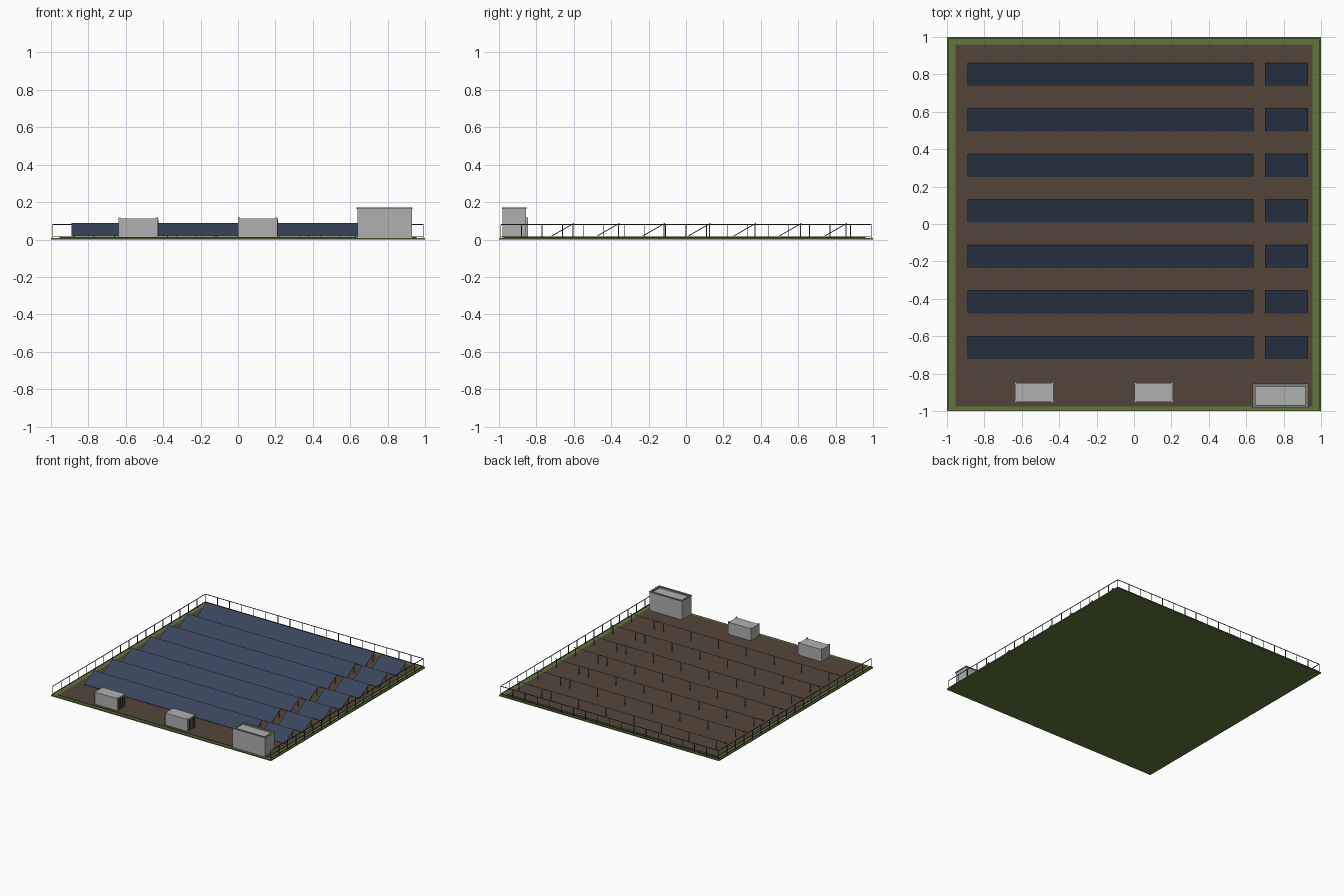
import bpy, bmesh, math
from mathutils import Matrix, Vector

cube = bpy.data.objects.get("Cube")
if cube:
    bpy.data.objects.remove(cube, do_unlink=True)


def material(name, *rgb):
    """Flat material from 0-255 display colour, stored linear."""
    lin = [((c / 255 + 0.055) / 1.055) ** 2.4 for c in rgb] + [1.0]
    m = bpy.data.materials.new(name)
    m.use_nodes = True
    m.diffuse_color = lin
    m.node_tree.nodes["Principled BSDF"].inputs["Base Color"].default_value = lin
    return m


GRASS = material("grass_green", 98, 119, 60)
SOIL = material("soil_brown", 84, 69, 57)
CELL = material("panel_blue", 56, 69, 91)
STEEL = material("steel_grey", 125, 128, 130)
WALL = material("light_grey", 176, 176, 176)
TRIM = material("trim_grey", 122, 124, 112)
DARK = material("fence_dark", 58, 60, 60)


def build(name, boxes, mat):
    """One object from boxes given as (min corner, max corner[, matrix])."""
    bm = bmesh.new()
    for lo, hi, *rest in boxes:
        lo, hi = Vector(lo), Vector(hi)
        m = Matrix.Translation((lo + hi) / 2) @ Matrix.Diagonal((*(hi - lo), 1))
        bmesh.ops.create_cube(bm, size=1, matrix=(rest[0] if rest else Matrix()) @ m)
    mesh = bpy.data.meshes.new(name)
    bm.to_mesh(mesh)
    bm.free()
    mesh.materials.append(mat)
    obj = bpy.data.objects.new(name, mesh)
    bpy.context.collection.objects.link(obj)
    return obj


# Ground
build("grass_base", [((-1, -1, 0), (1, 1, 0.009))], GRASS)
build("soil_field", [((-0.955, -0.975, 0.005), (0.955, 0.96, 0.013))], SOIL)

# Solar rows: tilted frame, cell sheet on top, posts under the raised edge
DEPTH, RISE = 0.122, 0.07
SLOPE = math.hypot(DEPTH, RISE)
TILT = Matrix.Rotation(math.atan2(RISE, DEPTH), 4, "X")
frames, cells, posts = [], [], []
for row in range(7):
    y = -0.72 + row * 0.2433
    place = Matrix.Translation((0, y, 0.016)) @ TILT
    for x0, x1, spans in ((-0.89, 0.64, 6), (0.70, 0.93, 1)):
        frames.append(((x0, 0, -0.001), (x1, SLOPE, 0.002), place))
        cells.append(((x0, 0, 0.002), (x1, SLOPE, 0.0035), place))
        for k in range(spans + 1):
            x = x0 + 0.012 + (x1 - x0 - 0.024) * k / spans
            yb = y + DEPTH - 0.006
            posts.append(((x - 0.003, yb - 0.003, 0.01), (x + 0.003, yb + 0.003, 0.083)))
build("panel_frames", frames, STEEL)
build("panel_cells", cells, CELL)
build("panel_posts", posts, STEEL)

# Fence on the back and both sides, open at the front
F, T, STEPS = 0.99, 0.002, 18
fence = []
for k in range(STEPS + 1):
    p = -F + 2 * F * k / STEPS
    for x, y in ((-F, p), (F, p), (p, F)):
        fence.append(((x - T, y - T, 0.008), (x + T, y + T, 0.08)))
for z in (0.017, 0.08):
    fence.append(((-F, F - T, z - T), (F, F + T, z + T)))
    for x in (-F, F):
        fence.append(((x - T, -F, z - T), (x + T, F, z + T)))
build("perimeter_fence", fence, DARK)


# Equipment containers with corner blocks and door lock rods
def container(name, x0):
    x1, y0, y1, z0, z1 = x0 + 0.212, -0.956, -0.846, 0.01, 0.117
    build(name + "_body", [((x0 + 0.003, y0 + 0.004, z0), (x1 - 0.003, y1 - 0.003, z1 - 0.005))], WALL)
    c = 0.012
    corners = [((x, y, z), (x + c, y + c, z + c))
               for x in (x0, x1 - c) for y in (y0, y1 - c) for z in (z0, z1 - c)]
    uprights = [((x, y, z0), (x + c / 2, y + c / 2, z1))
                for x in (x0, x1 - c / 2) for y in (y0, y1 - c / 2)]
    build(name + "_frame", corners + uprights, WALL)
    rods = [((x1 - 0.004, y - 0.002, z0 + 0.006), (x1 + 0.003, y + 0.002, z1 - 0.01))
            for y in (-0.935, -0.913, -0.889, -0.867)]
    build(name + "_door_rods", rods, DARK)


container("left_container", 0.0)
container("right_container", -0.64)

# Control building: walls, recessed roof and parapet ring
X0, X1, Y0, Y1 = 0.638, 0.93, -0.98, -0.856
build("building_walls", [((X0, Y0, 0.005), (X1, Y1, 0.158))], WALL)
W, E = 0.012, 0.004
build("building_parapet", [
    ((X0 - E, Y0 - E, 0.162), (X1 + E, Y0 + W, 0.17)),
    ((X0 - E, Y1 - W, 0.162), (X1 + E, Y1 + E, 0.17)),
    ((X0 - E, Y0 + W, 0.162), (X0 + W, Y1 - W, 0.17)),
    ((X1 - W, Y0 + W, 0.162), (X1 + E, Y1 - W, 0.17))], TRIM)
build("building_upper_wall", [
    ((X0, Y0, 0.158), (X1, Y0 + W, 0.162)),
    ((X0, Y1 - W, 0.158), (X1, Y1, 0.162)),
    ((X0, Y0 + W, 0.158), (X0 + W, Y1 - W, 0.162)),
    ((X1 - W, Y0 + W, 0.158), (X1, Y1 - W, 0.162))], WALL)
